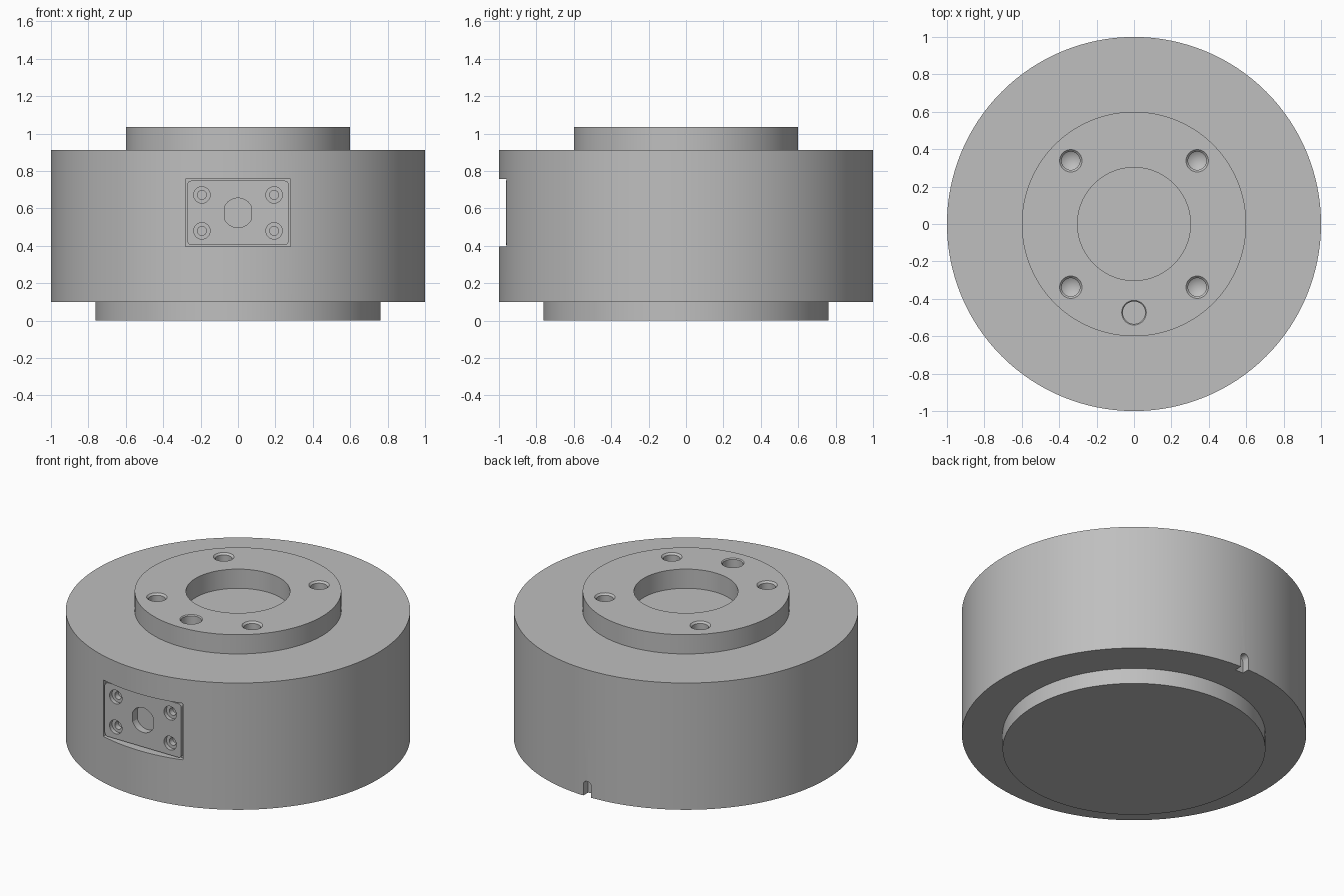
import bpy, bmesh, math
from mathutils import Matrix

if "Cube" in bpy.data.objects:
    bpy.data.objects.remove(bpy.data.objects["Cube"])

metal = bpy.data.materials.new("grey_metal")
GREY = (0.52, 0.52, 0.52, 1)
metal.use_nodes = True
metal.diffuse_color = GREY
metal.node_tree.nodes["Principled BSDF"].inputs["Base Color"].default_value = GREY

TOP, SHOULDER, FOOT = 1.035, 0.912, 0.1
FRONT_Y, PORT_Z = -0.962, 0.576


def make_object(name, bm):
    bmesh.ops.remove_doubles(bm, verts=bm.verts, dist=1e-5)
    bmesh.ops.recalc_face_normals(bm, faces=bm.faces)
    mesh = bpy.data.meshes.new(name)
    bm.to_mesh(mesh)
    bm.free()
    mesh.materials.append(metal)
    ob = bpy.data.objects.new(name, mesh)
    bpy.context.collection.objects.link(ob)
    return ob


def lathe(name, profile, steps=32, matrix=Matrix()):
    """Revolve (radius, height) points around z, then place the result."""
    bm = bmesh.new()
    verts = [bm.verts.new((r, 0, z)) for r, z in profile]
    edges = [bm.edges.new(pair) for pair in zip(verts, verts[1:])]
    bmesh.ops.spin(bm, geom=verts + edges, cent=(0, 0, 0), axis=(0, 0, 1),
                   angle=math.tau, steps=steps, use_merge=True)
    bm.transform(matrix)
    return make_object(name, bm)


def slab(name, outline, y0, y1):
    """Extrude an (x, z) outline along y."""
    bm = bmesh.new()
    face = bm.faces.new([bm.verts.new((x, y0, z)) for x, z in outline])
    out = bmesh.ops.extrude_face_region(bm, geom=[face])
    moved = [v for v in out["geom"] if isinstance(v, bmesh.types.BMVert)]
    bmesh.ops.translate(bm, vec=(0, y1 - y0, 0), verts=moved)
    return make_object(name, bm)


def rounded_rect(w, h, r, cz, n=6):
    pts = []
    for k, (sx, sz) in enumerate([(1, 1), (-1, 1), (-1, -1), (1, -1)]):
        for i in range(n + 1):
            a = (k + i / n) * math.pi / 2
            pts.append((sx * (w - r) + r * math.cos(a), cz + sz * (h - r) + r * math.sin(a)))
    return pts


def cut(target, cutters):
    for c in cutters:
        mod = target.modifiers.new("cut", "BOOLEAN")
        mod.operation, mod.solver, mod.object = "DIFFERENCE", "EXACT", c
    bpy.context.view_layer.objects.active = target
    for mod in list(target.modifiers):
        bpy.ops.object.modifier_apply(modifier=mod.name)
    for c in cutters:
        bpy.data.objects.remove(c)


def shade(ob):
    bpy.ops.object.select_all(action="DESELECT")
    ob.select_set(True)
    bpy.context.view_layer.objects.active = ob
    bpy.ops.object.shade_smooth_by_angle(angle=math.radians(25))


# Stepped round housing with a shallow central recess
housing = lathe("housing", [(0, 0), (0.763, 0), (0.763, FOOT), (1, FOOT), (1, SHOULDER),
                            (0.6, SHOULDER), (0.6, TOP), (0.302, TOP),
                            (0.302, SHOULDER), (0, SHOULDER)], 128)

# Four drilled holes and one flat dowel hole in the top flange
cutters = []
drill = [(0, 0.02), (0.06, 0.02), (0.06, 0), (0.049, -0.011), (0.049, -0.15), (0, -0.18)]
for sx in (-1, 1):
    for sy in (-1, 1):
        cutters.append(lathe("drill_cutter", drill, 32,
                             Matrix.Translation((sx * 0.338, sy * 0.338, TOP))))
dowel = [(0, 0.02), (0.066, 0.02), (0.066, 0), (0.06, -0.006), (0.06, -0.12), (0, -0.12)]
cutters.append(lathe("dowel_cutter", dowel, 32, Matrix.Translation((0, -0.474, TOP))))

# Front pocket, and a round-topped notch low on the back
cutters.append(slab("pocket_cutter", rounded_rect(0.281, 0.181, 0.004, PORT_Z, 2), -1.1, -0.935))
notch = [(-0.028, 0.05), (0.028, 0.05)]
notch += [(0.028 * math.cos(a), 0.17 + 0.028 * math.sin(a))
          for a in [math.pi * i / 12 for i in range(13)]]
cutters.append(slab("notch_cutter", notch, 0.95, 1.1))
cut(housing, cutters)
shade(housing)

# Connector plate with counterbored screw holes and a flat-sided port
plate = slab("connector_plate", rounded_rect(0.271, 0.172, 0.022, PORT_Z), FRONT_Y, -0.88)
to_front = Matrix.Rotation(math.radians(90), 4, "X")
bore = [(0, 0.02), (0.044, 0.02), (0.044, -0.025), (0.024, -0.025), (0.024, -0.06), (0, -0.06)]
cutters = []
for sx in (-1, 1):
    for sz in (-1, 1):
        place = Matrix.Translation((sx * 0.193, FRONT_Y, PORT_Z + sz * 0.096))
        cutters.append(lathe("screw_cutter", bore, 24, place @ to_front))
port = [(max(-0.073, min(0.073, 0.079 * math.cos(a))), PORT_Z + 0.079 * math.sin(a))
        for a in [math.tau * i / 48 for i in range(48)]]
cutters.append(slab("port_cutter", port, -1.0, -0.915))
cut(plate, cutters)

# Open the housing behind the plate so the bores stay clear
cut(housing, [slab("plate_seat_cutter", rounded_rect(0.2705, 0.1715, 0.022, PORT_Z), -1.1, -0.88)])
shade(housing)
shade(plate)
